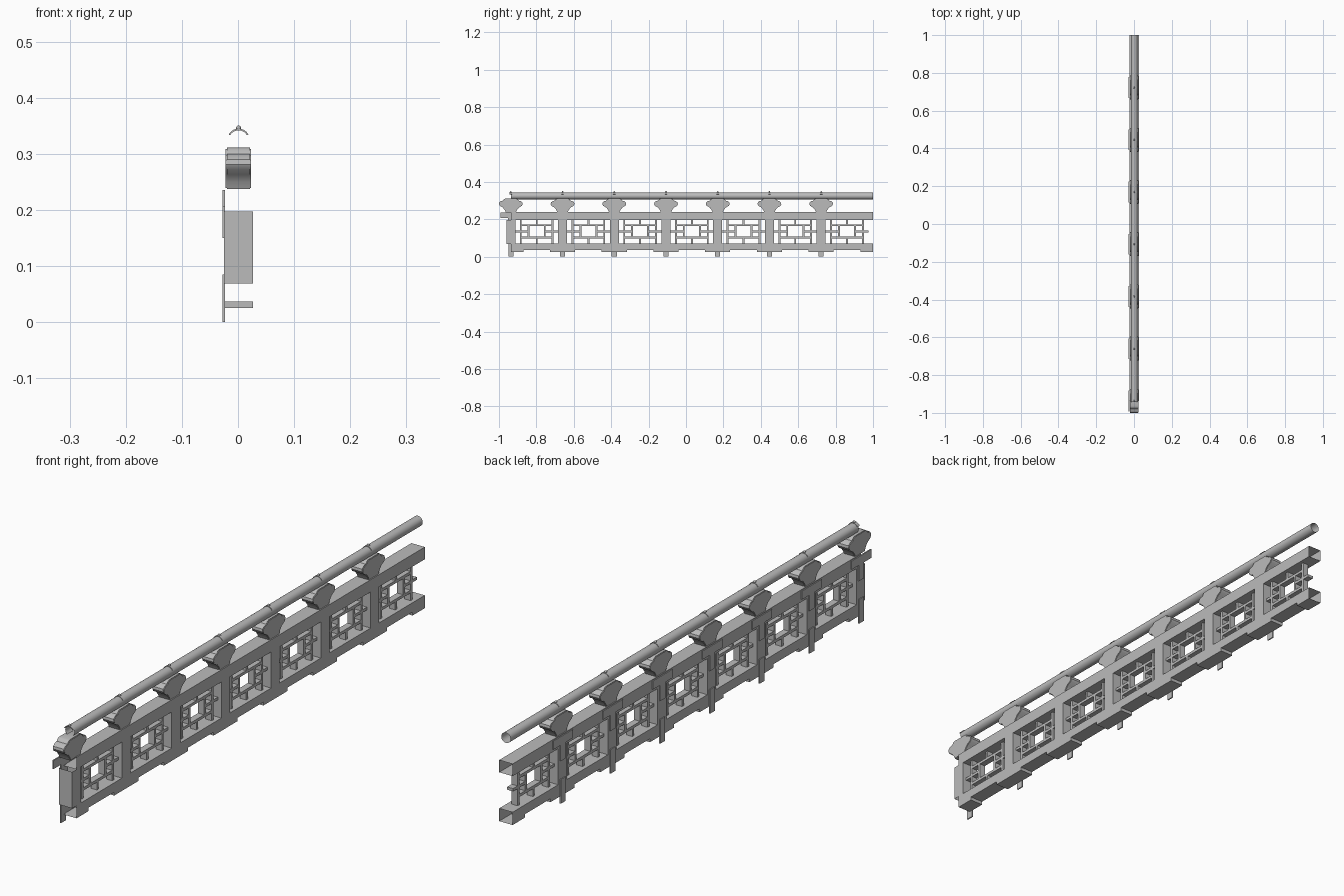
import bpy, bmesh, math
from mathutils import Matrix, Vector

cube = bpy.data.objects.get("Cube")
if cube:
    bpy.data.objects.remove(cube, do_unlink=True)

grey = bpy.data.materials.new("stone_grey")
grey.use_nodes = True
grey.diffuse_color = (0.5, 0.5, 0.5, 1)
grey.node_tree.nodes["Principled BSDF"].inputs["Base Color"].default_value = (0.5, 0.5, 0.5, 1)

STEP = 0.2765                                  # distance between posts
START, END = -0.9365, 1.0
POSTS = [START + i * STEP for i in range(7)]
X0, X1 = -0.025, 0.027                         # back and front of the frame


def finish(bm, name, smooth=False):
    me = bpy.data.meshes.new(name)
    bm.to_mesh(me)
    bm.free()
    me.materials.append(grey)
    ob = bpy.data.objects.new(name, me)
    bpy.context.collection.objects.link(ob)
    if smooth:
        bpy.ops.object.select_all(action="DESELECT")
        ob.select_set(True)
        bpy.context.view_layer.objects.active = ob
        bpy.ops.object.shade_smooth_by_angle(angle=math.radians(35))
    return ob


def box(bm, x, y, z, open_axis=None):
    """Box between pairs of limits; faces across open_axis are left out."""
    size = [b - a for a, b in (x, y, z)]
    mid = [(a + b) / 2 for a, b in (x, y, z)]
    verts = bmesh.ops.create_cube(bm, size=1, matrix=Matrix.Translation(mid) @ Matrix.Diagonal((*size, 1)))["verts"]
    if open_axis is not None:
        faces = {f for v in verts for f in v.link_faces}
        for f in faces:
            f.normal_update()
        ends = [f for f in faces if abs(f.normal[open_axis]) > 0.9]
        bmesh.ops.delete(bm, geom=ends, context="FACES_ONLY")


def prism(bm, outline, x0, x1):
    """Extrude a (y, z) outline across the thickness."""
    face = bm.faces.new([bm.verts.new((x0, y, z)) for y, z in outline])
    new = bmesh.ops.extrude_face_region(bm, geom=[face], use_keep_orig=True)["geom"]
    bmesh.ops.translate(bm, vec=(x1 - x0, 0, 0), verts=[g for g in new if isinstance(g, bmesh.types.BMVert)])
    bmesh.ops.recalc_face_normals(bm, faces=bm.faces[:])


# Hollow top rail
bm = bmesh.new()
box(bm, (X0, X1), (START, END), (0.197, 0.24), open_axis=1)
finish(bm, "top_rail")

# Hollow bottom rail with a stepped foot under every post
low, high, half = 0.025, 0.037, 0.067
outline = [(END, 0.07), (START, 0.07), (START, low)]
for y in POSTS:
    outline += [(y + half, low), (y + half, high), (y + STEP - half, high), (y + STEP - half, low)]
outline.append((END, low))
bm = bmesh.new()
prism(bm, outline, X0, X1)
ends = [f for f in bm.faces if all(abs(v.co.y - START) < 1e-4 for v in f.verts)
        or all(abs(v.co.y - END) < 1e-4 for v in f.verts)]
bmesh.ops.delete(bm, geom=ends, context="FACES_ONLY")
finish(bm, "bottom_rail")

# Posts
bm = bmesh.new()
for y in POSTS:
    box(bm, (X0, X1), (y - 0.024, y + 0.024), (0.069, 0.197), open_axis=2)
finish(bm, "posts")

# Lattice in every bay
bm = bmesh.new()
t, depth = 0.005, (-0.01, 0.013)
z_low, z_mid, z_high = 0.102, 0.135, 0.168
for y in POSTS:
    c = y + STEP / 2
    for z in (z_low, z_high):
        box(bm, depth, (c - 0.085, c + 0.085), (z - t, z + t))
    for s in (-1, 1):
        for offset, bottom, top in ((0.085, 0.07, 0.197), (0.043, z_low, z_high)):
            m = c + s * offset
            box(bm, depth, (m - t, m + t), (bottom, top))
        reach = sorted((c + s * 0.043, c + s * 0.115))
        box(bm, depth, reach, (z_mid - t, z_mid + t))
    for span in ((0.07, z_low), (z_high, 0.197)):
        box(bm, depth, (c - t, c + t), span)
finish(bm, "lattice")

# Rear brackets: a tee plate above and a tongue below each post
bm = bmesh.new()
px = (-0.028, -0.0235)
for y in POSTS:
    box(bm, px, (y - 0.055, y + 0.055), (0.206, 0.236))
    box(bm, px, (y - 0.0145, y + 0.0145), (0.15, 0.206))
    box(bm, px, (y - 0.0135, y + 0.0135), (0, 0.085))
finish(bm, "rear_brackets")

# Scalloped capitals carrying the handrail
side = [(0.027, 0.237), (0.033, 0.25), (0.043, 0.263), (0.059, 0.272), (0.0635, 0.281),
        (0.062, 0.29), (0.054, 0.297), (0.042, 0.3), (0.036, 0.308), (0.028, 0.311)]
for i, y in enumerate(POSTS):
    bm = bmesh.new()
    prism(bm, [(y + a, z) for a, z in side] + [(y - a, z) for a, z in reversed(side)], -0.022, 0.023)
    rims = [e for e in bm.edges if abs(e.verts[0].co.x - e.verts[1].co.x) < 1e-5]
    bmesh.ops.bevel(bm, geom=rims, offset=0.002, segments=2, affect="EDGES")
    finish(bm, f"capital_{i + 1}", smooth=True)

# Handrail: an open tube
RX, RZ, R = 0.001, 0.325, 0.018
bm = bmesh.new()
turn = Matrix.Translation((RX, (START + END) / 2, RZ)) @ Matrix.Rotation(math.pi / 2, 4, "X")
bmesh.ops.create_cone(bm, cap_ends=False, segments=24, radius1=R, radius2=R, depth=END - START, matrix=turn)
finish(bm, "handrail", smooth=True)

# Saddle clips with a small bolt over the handrail
bm = bmesh.new()
angles = [math.radians(28 + k * 12.4) for k in range(11)]
for y in POSTS:
    arc = [(r, a) for r, run in ((R - 0.001, angles), (R + 0.002, angles[::-1])) for a in run]
    face = bm.faces.new([bm.verts.new((RX + r * math.cos(a), y - 0.006, RZ + r * math.sin(a))) for r, a in arc])
    new = bmesh.ops.extrude_face_region(bm, geom=[face], use_keep_orig=True)["geom"]
    bmesh.ops.translate(bm, vec=(0, 0.012, 0), verts=[g for g in new if isinstance(g, bmesh.types.BMVert)])
    bmesh.ops.create_uvsphere(bm, u_segments=12, v_segments=8, radius=0.0045,
                              matrix=Matrix.Translation(Vector((RX, y, RZ + R + 0.003))))
bmesh.ops.recalc_face_normals(bm, faces=bm.faces[:])
finish(bm, "saddle_clips", smooth=True)
